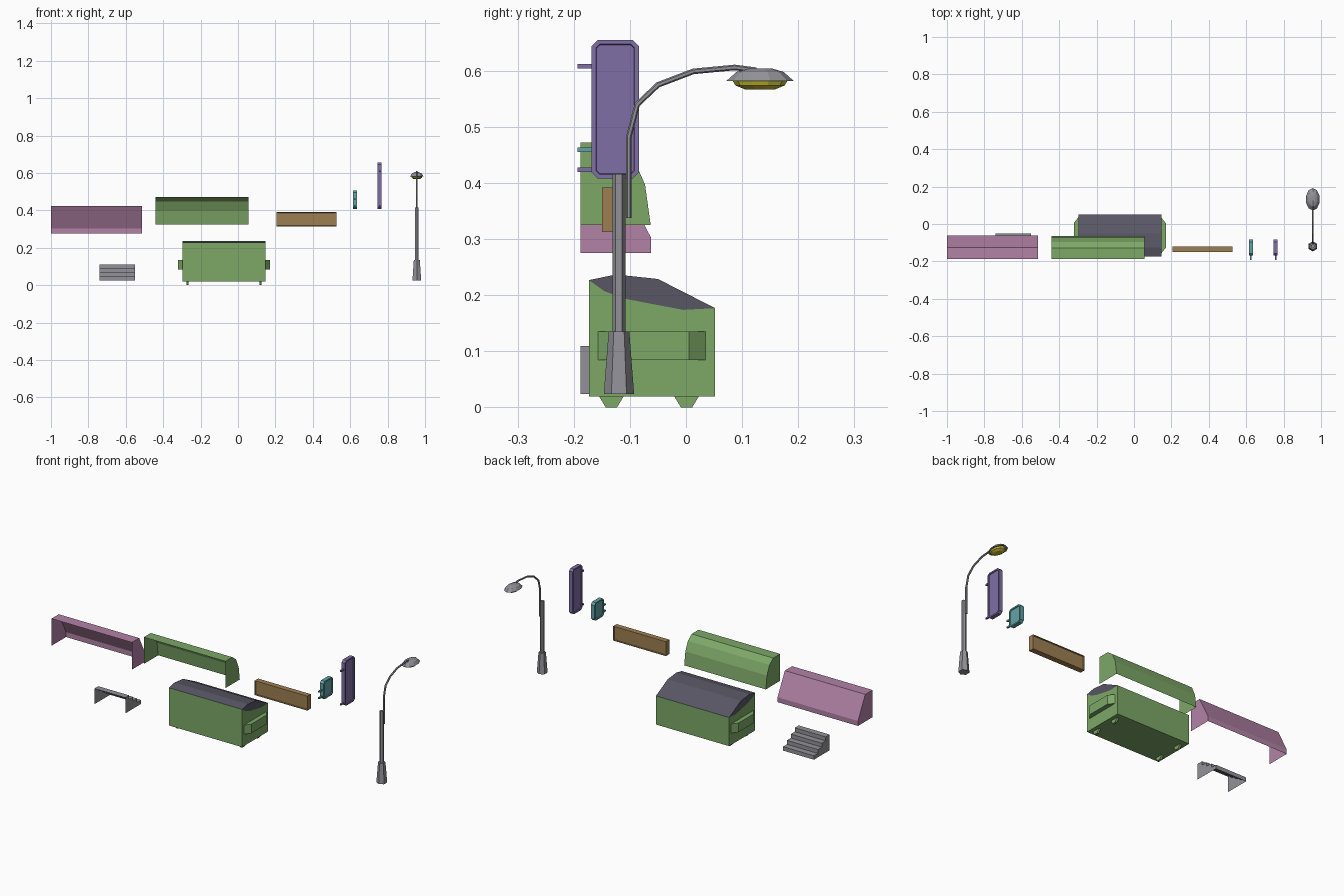
import bpy, bmesh, math
from mathutils import Vector

if "Cube" in bpy.data.objects:
    bpy.data.objects.remove(bpy.data.objects["Cube"])


def material(name, rgb):
    lin = [((c / 255 + 0.055) / 1.055) ** 2.4 for c in rgb]
    m = bpy.data.materials.new(name)
    m.diffuse_color = (*lin, 1)
    m.use_nodes = True
    m.node_tree.nodes["Principled BSDF"].inputs["Base Color"].default_value = m.diffuse_color
    return m


GREEN = material("green", (125, 168, 103))
PINK = material("pink", (178, 130, 166))
SLATE = material("slate", (88, 86, 100))
GREY = material("grey", (145, 145, 152))
BROWN = material("brown", (158, 127, 82))
TEAL = material("teal", (98, 162, 166))
PURPLE = material("purple", (128, 111, 166))
YELLOW = material("yellow", (196, 186, 52))


def finish(name, bm, mat):
    me = bpy.data.meshes.new(name)
    bmesh.ops.recalc_face_normals(bm, faces=bm.faces)
    bm.to_mesh(me)
    bm.free()
    me.materials.append(mat)
    ob = bpy.data.objects.new(name, me)
    bpy.context.collection.objects.link(ob)
    return ob


def prism(name, pts, lo, hi, mat, axis="x", skip=(), recess=None):
    """Extrude a closed profile along an axis; skip lists profile edges left open."""
    place = {"x": lambda p, h: (h, p[0], p[1]),
             "y": lambda p, h: (p[0], h, p[1]),
             "z": lambda p, h: (p[0], p[1], h)}[axis]
    bm = bmesh.new()
    a, b = ([bm.verts.new(place(p, h)) for p in pts] for h in (lo, hi))
    caps = [bm.faces.new(a), bm.faces.new(b)]
    n = len(pts)
    for i in range(n):
        if i not in skip:
            j = (i + 1) % n
            bm.faces.new((a[i], a[j], b[j], b[i]))
    bmesh.ops.recalc_face_normals(bm, faces=bm.faces)
    if recess:  # framed panel on both ends
        bmesh.ops.inset_individual(bm, faces=caps, thickness=recess[0])
        bmesh.ops.inset_individual(bm, faces=caps, thickness=0.0015, depth=-recess[1])
    return finish(name, bm, mat)


def rect(a0, a1, b0, b1):
    return [(a0, b0), (a1, b0), (a1, b1), (a0, b1)]


def chamfered(a0, a1, b0, b1, c):
    return [(a0 + c, b0), (a1 - c, b0), (a1, b0 + c), (a1, b1 - c),
            (a1 - c, b1), (a0 + c, b1), (a0, b1 - c), (a0, b0 + c)]


def rings(name, levels, mat, n=6, centre=(0, 0), phase=0.0):
    """Stack of elliptical rings (rx, ry, z), closed at both ends."""
    bm = bmesh.new()
    rows = []
    for rx, ry, z in levels:
        rows.append([bm.verts.new((centre[0] + rx * math.sin(t), centre[1] + ry * math.cos(t), z))
                     for t in (phase + 2 * math.pi * k / n for k in range(n))])
    for r, s in zip(rows, rows[1:]):
        for i in range(n):
            j = (i + 1) % n
            bm.faces.new((r[i], r[j], s[j], s[i]))
    bm.faces.new(rows[0])
    bm.faces.new(rows[-1])
    return finish(name, bm, mat)


# Awnings: thin shells, open underneath and on the wall side
WALL = -0.188
prism("pink_awning", [(WALL, 0.275), (WALL, 0.424), (-0.125, 0.424), (-0.062, 0.302), (-0.062, 0.275)],
      -1.0, -0.512, PINK, skip=(0, 4))
prism("green_awning", [(WALL, 0.325), (WALL, 0.472), (-0.128, 0.472), (-0.095, 0.447),
                       (-0.073, 0.397), (-0.063, 0.325)], -0.44, 0.055, GREEN, skip=(0, 5))

# Door steps: four treads, hollow underneath
steps = [(WALL, 0.024)]
STEP_D, STEP_H = 0.034, 0.0215
for i in range(4):
    z = 0.024 + STEP_H * (4 - i)
    steps += [(WALL + STEP_D * i, z), (WALL + STEP_D * (i + 1), z)]
steps.append((WALL + STEP_D * 4, 0.024))
prism("door_steps", steps, -0.74, -0.552, GREY, skip=(0, len(steps) - 1))

# Dumpster body and domed lid
X0, X1 = -0.298, 0.146
sag = [(-0.173, 0.227), (-0.145, 0.207), (-0.105, 0.193), (-0.005, 0.174), (0.052, 0.177)]
lid = [(-0.05, 0.229), (-0.125, 0.237)]
prism("dumpster_body", [(0.052, 0.02), (-0.173, 0.02)] + sag, X0, X1, GREEN, skip=(2, 3, 4, 5))
prism("dumpster_lid", sag + lid, X0, X1, SLATE, skip=(0, 1, 2, 3))

# Fork pockets on both ends, mirrored
for side, x, d in (("left", X0, -0.024), ("right", X1, 0.024)):
    prism("fork_pocket_" + side, [(x, -0.157), (x + d, -0.127), (x + d, 0.005), (x, 0.035)],
          0.085, 0.135, GREEN, axis="z")

# Dumpster feet
for x in (-0.27, 0.12):
    for y in (-0.133, 0.001):
        prism("dumpster_foot", [(y - 0.022, 0.02), (y - 0.01, 0), (y + 0.01, 0), (y + 0.022, 0.02)],
              x - 0.006, x + 0.006, GREEN)

# Flat shop sign board
prism("shop_sign", rect(0.206, 0.526, 0.313, 0.392), -0.15, -0.12, BROWN, axis="y", recess=(0.006, 0.004))

# Projecting signs with wall brackets
for label, x, top, mat in (("small", 0.625, 0.506, TEAL), ("tall", 0.757, 0.655, PURPLE)):
    prism(label + "_sign", chamfered(-0.168, -0.084, 0.408, top, 0.011), x - 0.011, x + 0.011,
          mat, recess=(0.008, 0.004))
    for z in (0.424, top - 0.047):
        prism(label + "_sign_bracket", rect(-0.193, -0.166, z - 0.004, z + 0.004), x - 0.004, x + 0.004, mat)

# Street lamp: hexagonal base and pole
LX, LY = 0.956, -0.1195
rings("lamp_base", [(0.027, 0.027, 0.024), (0.0185, 0.0185, 0.135)], GREY, centre=(LX, LY))
rings("lamp_pole", [(0.0115, 0.0115, 0.13), (0.0115, 0.0115, 0.416)], GREY, centre=(LX, LY))

# Curved lamp arm: six-sided tube swept along a path
path = [(-0.102, 0.338), (-0.102, 0.482), (-0.087, 0.540), (-0.05, 0.575),
        (0.013, 0.599), (0.087, 0.606), (0.125, 0.601)]
bm = bmesh.new()
rows = []
for i, p in enumerate(path):
    t = Vector(path[min(i + 1, len(path) - 1)]) - Vector(path[max(i - 1, 0)])
    t.normalize()
    rows.append([bm.verts.new((LX + 0.005 * math.sin(a), p[0] + t.y * 0.005 * math.cos(a),
                               p[1] - t.x * 0.005 * math.cos(a)))
                 for a in (math.pi * k / 3 for k in range(6))])
for r, s in zip(rows, rows[1:]):
    for i in range(6):
        j = (i + 1) % 6
        bm.faces.new((r[i], r[j], s[j], s[i]))
bm.faces.new(rows[0])
bm.faces.new(rows[-1])
finish("lamp_arm", bm, GREY)

# Lamp head and glowing underside
rings("lamp_head", [(0.038, 0.06, 0.582), (0.026, 0.042, 0.598), (0.012, 0.022, 0.604)],
      GREY, n=10, centre=(LX, 0.132))
rings("lamp_glass", [(0.031, 0.049, 0.5825), (0.028, 0.044, 0.574), (0.017, 0.027, 0.567)],
      YELLOW, n=10, centre=(LX, 0.132))
